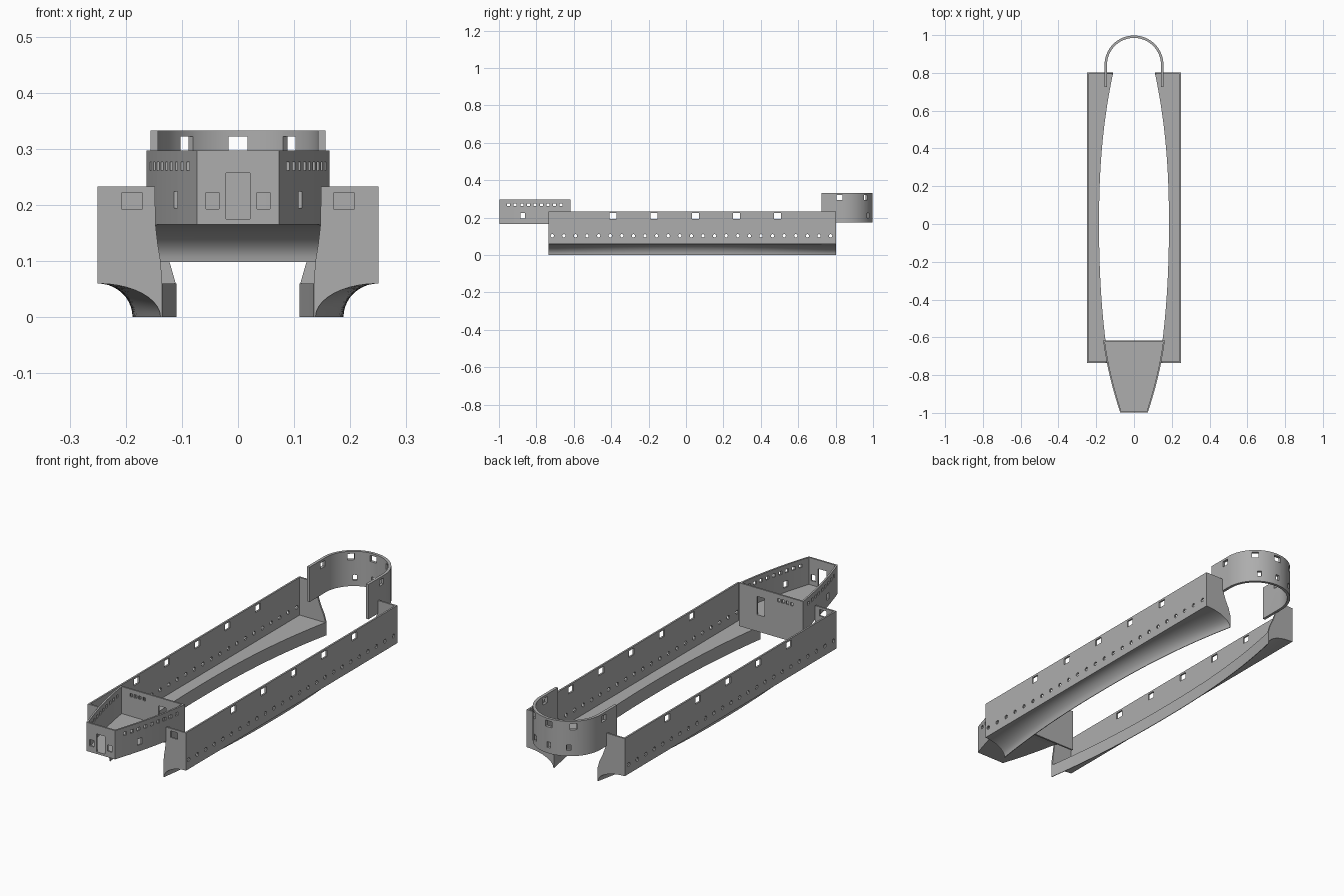
import bpy, bmesh, math
from mathutils import Matrix, Vector

if "Cube" in bpy.data.objects:
    bpy.data.objects.remove(bpy.data.objects["Cube"])

grey = bpy.data.materials.new("hull_grey")
grey.diffuse_color = (0.42, 0.42, 0.42, 1)
grey.use_nodes = True
grey.node_tree.nodes["Principled BSDF"].inputs["Base Color"].default_value = grey.diffuse_color


def finish(name, bm):
    bmesh.ops.recalc_face_normals(bm, faces=bm.faces)
    me = bpy.data.meshes.new(name)
    bm.to_mesh(me)
    bm.free()
    me.materials.append(grey)
    ob = bpy.data.objects.new(name, me)
    bpy.context.collection.objects.link(ob)
    return ob


def prism(name, outline, a, b, to3d):
    """Extrude a 2D outline from a to b; to3d maps (u, v, depth) to space."""
    bm = bmesh.new()
    lo = [bm.verts.new(to3d(u, v, a)) for u, v in outline]
    hi = [bm.verts.new(to3d(u, v, b)) for u, v in outline]
    n = len(outline)
    bm.faces.new(lo)
    bm.faces.new(hi)
    for i in range(n):
        j = (i + 1) % n
        bm.faces.new((lo[i], lo[j], hi[j], hi[i]))
    return finish(name, bm)


def plan(u, v, d):      # outline in xy, depth along z
    return (u, v, d)


def section(u, v, d):   # outline in xz, depth along y
    return (u, d, v)


def profile(u, v, d):   # outline in yz, depth along x
    return (d, u, v)


def add_box(bm, c, size, rot=0):
    m = Matrix.Translation(c) @ Matrix.Rotation(rot, 4, 'Z') @ Matrix.Diagonal((*size, 1))
    bmesh.ops.create_cube(bm, size=1, matrix=m)


def boolean(ob, cutter, op='DIFFERENCE'):
    mod = ob.modifiers.new("cut", 'BOOLEAN')
    mod.operation = op
    mod.solver = 'EXACT'
    mod.object = cutter
    bpy.context.view_layer.objects.active = ob
    bpy.ops.object.modifier_apply(modifier=mod.name)
    bpy.data.objects.remove(cutter)


def mirror(ob):
    ob.modifiers.new("mirror", 'MIRROR').use_bisect_axis[0] = False


Y0, Y1, T = -0.735, 0.802, 0.008

# --- Side bulges: flat deck, curved inner edge, concave flare underneath
def inner_edge(y):
    if y > 0:
        return 0.185 - 0.075 * (y / Y1) ** 2.3
    return 0.185 - 0.050 * (y / Y0) ** 2.2


bm = bmesh.new()
rows = []
for i in range(33):
    y = Y0 + (Y1 - Y0) * i / 32
    xi = inner_edge(y)
    xb = xi + 0.003
    pts = [(xi, 0), (xi, 0.06), (0.25, 0.06)]
    for k in range(1, 11):
        a = math.pi / 2 * k / 10
        pts.append((0.25 - (0.25 - xb) * math.sin(a), 0.06 * math.cos(a)))
    rows.append([bm.verts.new((x, y, z)) for x, z in pts])
for r, s in zip(rows, rows[1:]):
    for k in range(len(r)):
        j = (k + 1) % len(r)
        bm.faces.new((r[k], r[j], s[j], s[k]))
bm.faces.new(rows[0])
bm.faces.new(rows[-1])
bulge = finish("side_bulge", bm)
bpy.context.view_layer.objects.active = bulge
bulge.select_set(True)
bpy.ops.object.shade_smooth_by_angle(angle=math.radians(30))
bulge.select_set(False)
mirror(bulge)

# --- Side walls with gun ports and a row of portholes
bm = bmesh.new()
add_box(bm, (0.25 - T / 2, (Y0 + Y1) / 2, 0.1465), (T, Y1 - Y0, 0.173))
wall = finish("side_wall", bm)
bm = bmesh.new()
for i in range(5):
    add_box(bm, (0.246, -0.39 + 0.22 * i, 0.209), (0.05, 0.037, 0.03))
for i in range(25):
    m = Matrix.Translation((0.246, -0.715 + 0.062 * i, 0.103)) @ Matrix.Rotation(math.pi / 2, 4, 'Y')
    bmesh.ops.create_cone(bm, cap_ends=True, segments=10, radius1=0.009,
                          radius2=0.009, depth=0.05, matrix=m)
boolean(wall, finish("wall_cutter", bm))
mirror(wall)

# --- End plates closing the bulges fore and aft
front = prism("front_end_plate",
              [(0.25, 0.06), (0.25, 0.233), (0.148, 0.233), (0.147, 0.165), (0.143, 0.13),
               (0.138, 0.10), (0.135, 0.06)], Y0, Y0 + T, section)
bm = bmesh.new()
add_box(bm, (0.189, Y0, 0.207), (0.036, 0.06, 0.03))
boolean(front, finish("plate_cutter", bm))
mirror(front)
rear = prism("rear_end_plate",
             [(0.25, 0.06), (0.25, 0.233), (0.155, 0.233), (0.154, 0.175), (0.138, 0.13),
              (0.121, 0.095), (0.111, 0.06)], Y1 - T, Y1, section)
mirror(rear)

# --- Bow house: tapered open box with floor, doors, windows and slots
def bow_outline(t, n=10):
    right = []
    for i in range(n + 1):
        f = i / n
        y = -0.998 + t + (0.38 - 2 * t) * f
        g = (y + 0.998) / 0.38
        right.append((0.073 + 0.128 * g - 0.038 * g * g - t * 1.05, y))
    return right + [(-x, y) for x, y in reversed(right)]


bow = prism("bow_house", bow_outline(0), 0.165, 0.297, plan)
boolean(bow, prism("bow_hollow", bow_outline(T), 0.173, 0.4, plan))
bm = bmesh.new()
add_box(bm, (0, -0.995, 0.216), (0.042, 0.06, 0.082))            # front door
for s in (-1, 1):
    add_box(bm, (s * 0.0455, -0.995, 0.2075), (0.023, 0.06, 0.029))  # front windows
add_box(bm, (0.052, -0.62, 0.217), (0.038, 0.06, 0.084))         # rear door
for i in range(4):
    add_box(bm, (-0.105 + 0.022 * i, -0.62, 0.27), (0.014, 0.06, 0.015))
for i in range(9):
    add_box(bm, (0, -0.948 + 0.035 * i, 0.269), (0.5, 0.016, 0.015))
add_box(bm, (0, -0.872, 0.209), (0.5, 0.024, 0.029))             # side windows
boolean(bow, finish("bow_cutter", bm))

# --- Curved support under the rear of the bow house
curve = [(-0.618, 0.165), (-0.618, 0.098)]
for k in range(11):
    a = math.pi / 2 * k / 10
    curve.append((-0.626 - 0.112 * (1 - math.cos(a)), 0.098 + 0.067 * math.sin(a)))
support = prism("bow_support", curve, -0.3, 0.3, profile)
boolean(support, prism("support_trim", bow_outline(0), 0.05, 0.165, plan), 'INTERSECT')

# --- Stern gallery: U-shaped wall with two rows of openings
R, CY = 0.156, 0.842


def arc(r):
    pts = [(r, 0.725)]
    pts += [(r * math.cos(math.pi * i / 32), CY + r * math.sin(math.pi * i / 32)) for i in range(33)]
    return pts + [(-r, 0.725)]


stern = prism("stern_gallery", arc(R) + arc(R - 0.013)[::-1], 0.173, 0.333, plan)
bm = bmesh.new()
for deg, z, w, h in ((0, 0.308, 0.034, 0.028), (40, 0.308, 0.03, 0.028), (-40, 0.308, 0.03, 0.028),
                     (0, 0.212, 0.018, 0.026), (33, 0.212, 0.018, 0.026), (-33, 0.212, 0.018, 0.026)):
    a = math.radians(deg)
    c = Vector((math.sin(a) * 0.15, CY + math.cos(a) * 0.15, z))
    add_box(bm, c, (w, 0.06, h), -a)
add_box(bm, (0, 0.82, 0.308), (0.5, 0.032, 0.028))
boolean(stern, finish("stern_cutter", bm))
bpy.ops.object.select_all(action='DESELECT')
for ob in (stern, support):
    ob.select_set(True)
bpy.context.view_layer.objects.active = stern
bpy.ops.object.shade_smooth_by_angle(angle=math.radians(30))
